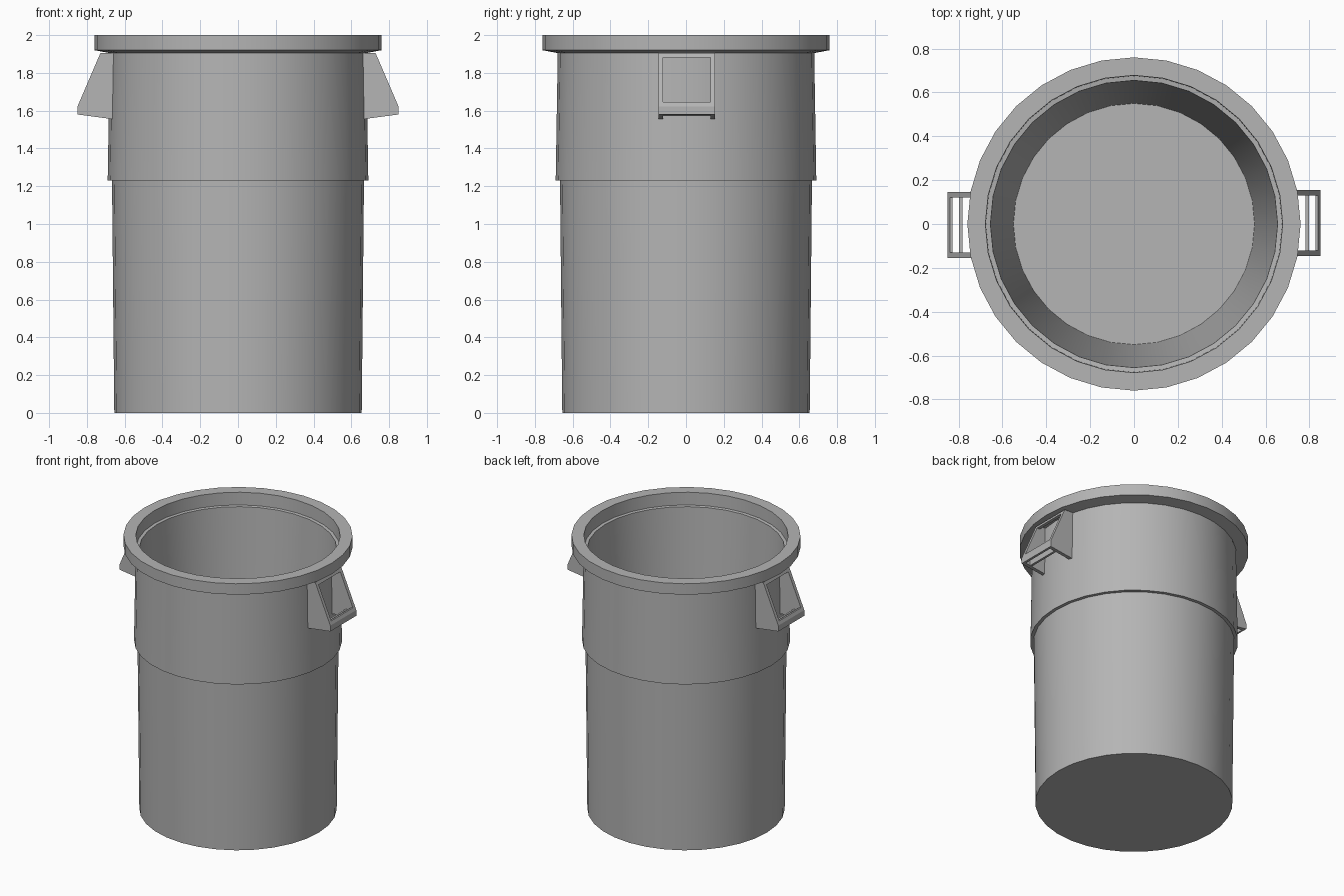
import bpy, bmesh
from math import sin, cos, pi, radians

if "Cube" in bpy.data.objects:
    bpy.data.objects.remove(bpy.data.objects["Cube"])

SIDES = 32

# Dark grey plastic
plastic = bpy.data.materials.new("dark_grey_plastic")
plastic.diffuse_color = (0.46, 0.46, 0.46, 1)
plastic.use_nodes = True
plastic.node_tree.nodes["Principled BSDF"].inputs["Base Color"].default_value = plastic.diffuse_color


def make_object(name, bm):
    bmesh.ops.recalc_face_normals(bm, faces=bm.faces)
    mesh = bpy.data.meshes.new(name)
    bm.to_mesh(mesh)
    bm.free()
    mesh.materials.append(plastic)
    ob = bpy.data.objects.new(name, mesh)
    bpy.context.collection.objects.link(ob)
    return ob


def lathe(name, profile):
    """Revolve an (r, z) profile about z and cap both ends with discs."""
    bm = bmesh.new()
    rings = [[bm.verts.new((r * cos(2 * pi * i / SIDES), r * sin(2 * pi * i / SIDES), z))
              for i in range(SIDES)] for r, z in profile]
    for a, b in zip(rings, rings[1:]):
        for i in range(SIDES):
            j = (i + 1) % SIDES
            bm.faces.new((a[i], a[j], b[j], b[i]))
    bm.faces.new(rings[0])
    bm.faces.new(rings[-1])
    return make_object(name, bm)


def extrude_xz(bm, profile, y0, y1):
    """Extrude an (x, z) outline along y into a closed prism."""
    a = [bm.verts.new((x, y0, z)) for x, z in profile]
    b = [bm.verts.new((x, y1, z)) for x, z in profile]
    bm.faces.new(a)
    bm.faces.new(b)
    for i in range(len(a)):
        j = (i + 1) % len(a)
        bm.faces.new((a[i], a[j], b[j], b[i]))


# Bin shell: outer wall, stepped band, rim, inner ledge, inner wall, floor
bin_body = lathe("bin_body", [
    (0.655, 0), (0.667, 1.23), (0.69, 1.23), (0.679, 1.905),
    (0.76, 1.92), (0.76, 2.0),
    (0.678, 2.0), (0.676, 1.908), (0.655, 1.905), (0.55, 0.06)])
bpy.context.view_layer.objects.active = bin_body
bin_body.select_set(True)
bpy.ops.object.shade_smooth_by_angle(angle=radians(30))

# Handles: two side plates joined by cross bars
side_plate = [(0.655, 1.554), (0.85, 1.58), (0.85, 1.622), (0.728, 1.906), (0.655, 1.906)]
top_bar = [(0.738, 1.882), (0.728, 1.906), (0.705, 1.906), (0.715, 1.882)]
front_bar = [(0.85, 1.58), (0.85, 1.622), (0.84, 1.645), (0.828, 1.645), (0.835, 1.615), (0.835, 1.578)]
inner_bar = [(0.783, 1.572), (0.797, 1.574), (0.797, 1.622), (0.783, 1.622)]
W, T, OFF = 0.15, 0.025, 0.004

for name, turn in (("right_handle", 0), ("left_handle", pi)):
    bm = bmesh.new()
    for s in (-1, 1):
        extrude_xz(bm, side_plate, OFF + s * (W - T), OFF + s * W)
    for bar in (top_bar, front_bar, inner_bar):
        extrude_xz(bm, bar, OFF - W + T, OFF + W - T)
    handle = make_object(name, bm)
    handle.rotation_euler.z = turn
